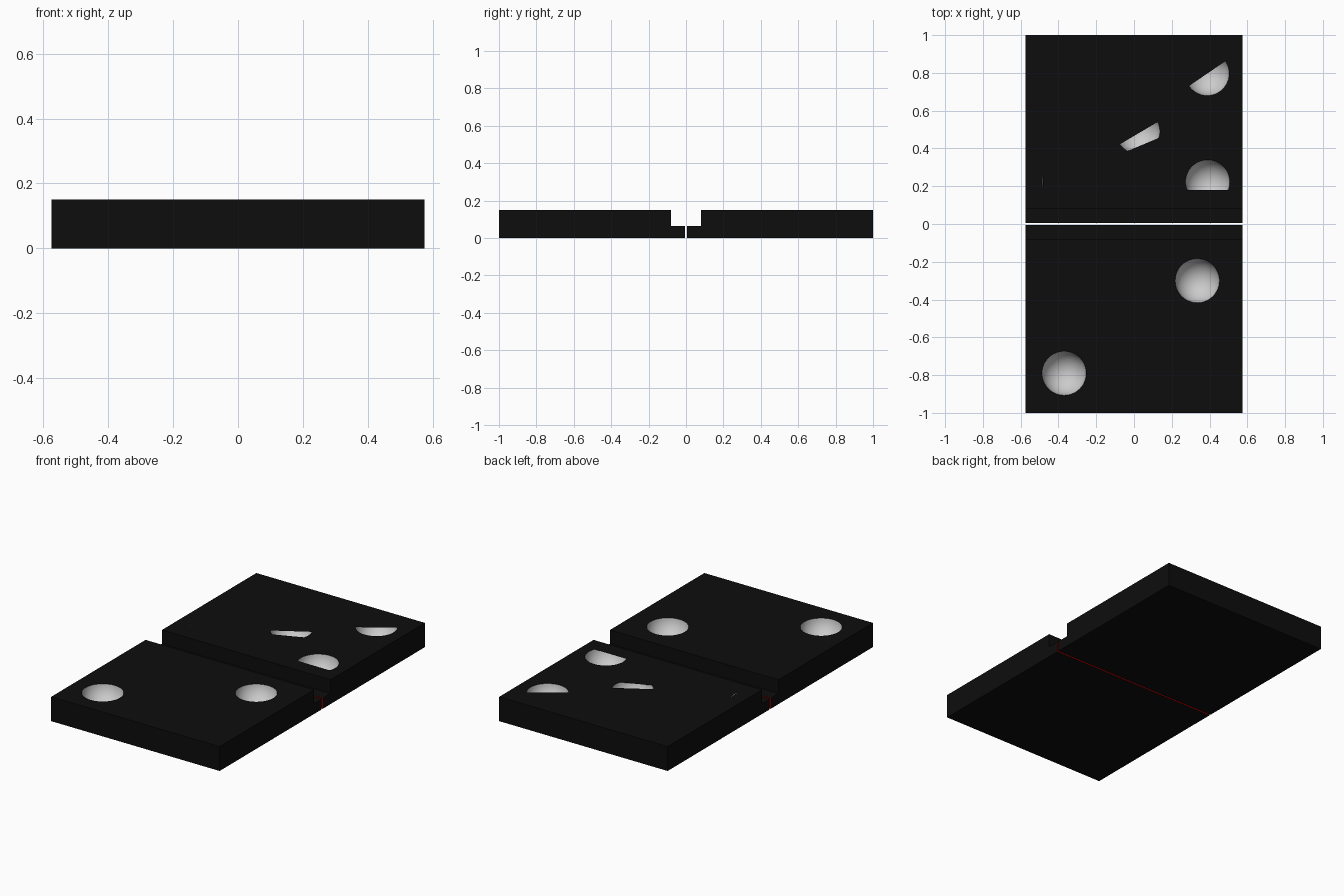
import bpy, bmesh, math
from mathutils import Vector

if "Cube" in bpy.data.objects:
    bpy.data.objects.remove(bpy.data.objects["Cube"])

W, T, R, DEPTH, SEG = 0.575, 0.15, 0.117, 0.108, 48


def material(name, color):
    m = bpy.data.materials.new(name)
    m.diffuse_color = color
    m.use_nodes = True
    m.node_tree.nodes["Principled BSDF"].inputs["Base Color"].default_value = m.diffuse_color
    return m


black = material("black", (0.004, 0.004, 0.004, 1))
red = material("dark_red", (0.4, 0.0, 0.0, 1))


def finish(name, bm, mats=(), smooth=False):
    me = bpy.data.meshes.new(name)
    for f in bm.faces:
        f.smooth = smooth
    bm.to_mesh(me)
    bm.free()
    for m in mats:
        me.materials.append(m)
    ob = bpy.data.objects.new(name, me)
    bpy.context.collection.objects.link(ob)
    return ob


def ring(bm, c, r, z):
    return [bm.verts.new((c[0] + r * math.cos(2 * math.pi * i / SEG),
                          c[1] + r * math.sin(2 * math.pi * i / SEG), z)) for i in range(SEG)]


# Half slab: stepped profile with red inner end and round holes in the top
def half_slab(name, s, pips):
    bm = bmesh.new()
    prof = [(.005, 0), (1, 0), (1, T), (.08, T), (.08, .065), (.005, .065)]
    a = [bm.verts.new((-W, s * y, z)) for y, z in prof]
    b = [bm.verts.new((W, s * y, z)) for y, z in prof]
    bm.faces.new(a)
    bm.faces.new(b[::-1])
    n = len(prof)
    for i in range(n):
        j = (i + 1) % n
        if i == 2:
            continue
        f = bm.faces.new((a[i], b[i], b[j], a[j]))
        f.material_index = 1 if i == 5 else 0
    edges = [bm.edges.get(p) or bm.edges.new(p)
             for p in ((a[2], b[2]), (b[2], b[3]), (b[3], a[3]), (a[3], a[2]))]
    for c in pips:
        v = ring(bm, c, R, T)
        edges += [bm.edges.new((v[i], v[(i + 1) % SEG])) for i in range(SEG)]
    bmesh.ops.triangle_fill(bm, edges=edges, use_beauty=True, normal=Vector((0, 0, 1)))
    bmesh.ops.recalc_face_normals(bm, faces=bm.faces)
    finish(name, bm, (black, red))


# Concave pip bowl
def bowl(name, c):
    bm = bmesh.new()
    sr = (R * R + DEPTH * DEPTH) / (2 * DEPTH)
    amax = math.acos((sr - DEPTH) / sr)
    rings = []
    for k in range(12):
        t = amax * (1 - k / 12)
        rings.append(ring(bm, c, sr * math.sin(t), T + sr - DEPTH - sr * math.cos(t)))
    tip = bm.verts.new((c[0], c[1], T - DEPTH))
    for i in range(SEG):
        j = (i + 1) % SEG
        for p, q in zip(rings, rings[1:]):
            bm.faces.new((p[j], p[i], q[i], q[j]))
        bm.faces.new((rings[-1][j], rings[-1][i], tip))
    for f in bm.faces:
        f.normal_update()
        if f.normal.z < 0:
            f.normal_flip()
    finish(name, bm, smooth=True)


# Flat patch hiding the part of a pip to the left of the line p -> q
def cover(name, c, p=None, q=None):
    bm = bmesh.new()
    bm.faces.new(ring(bm, c, R, T))
    if p:
        d = Vector((q[0] - p[0], q[1] - p[1], 0))
        bmesh.ops.bisect_plane(bm, geom=bm.verts[:] + bm.edges[:] + bm.faces[:],
                               plane_co=(p[0], p[1], T), plane_no=(d.y, -d.x, 0),
                               clear_outer=True)
    finish(name, bm, (black,))


front = [(.335, -.30), (-.37, -.79)]
back = [(.387, .797), (.02, .49), (.39, .223), (-.37, .223), (-.37, .797)]
half_slab("front_half", -1, front)
half_slab("back_half", 1, back)
for i, c in enumerate(front + back):
    bowl(f"pip_{i + 1}", c)

cover("cover_far_right", back[0], (.29, .73), (.485, .863))
cover("cover_centre_upper", back[1], (-.075, .422), (.13, .543))
cover("cover_centre_lower", back[1], (.13, .455), (-.03, .388))
cover("cover_near_right", back[2], (.5, .18), (.28, .18))
cover("cover_near_left", back[3], (-.483, .3), (-.483, .1))
cover("cover_far_left", back[4])
